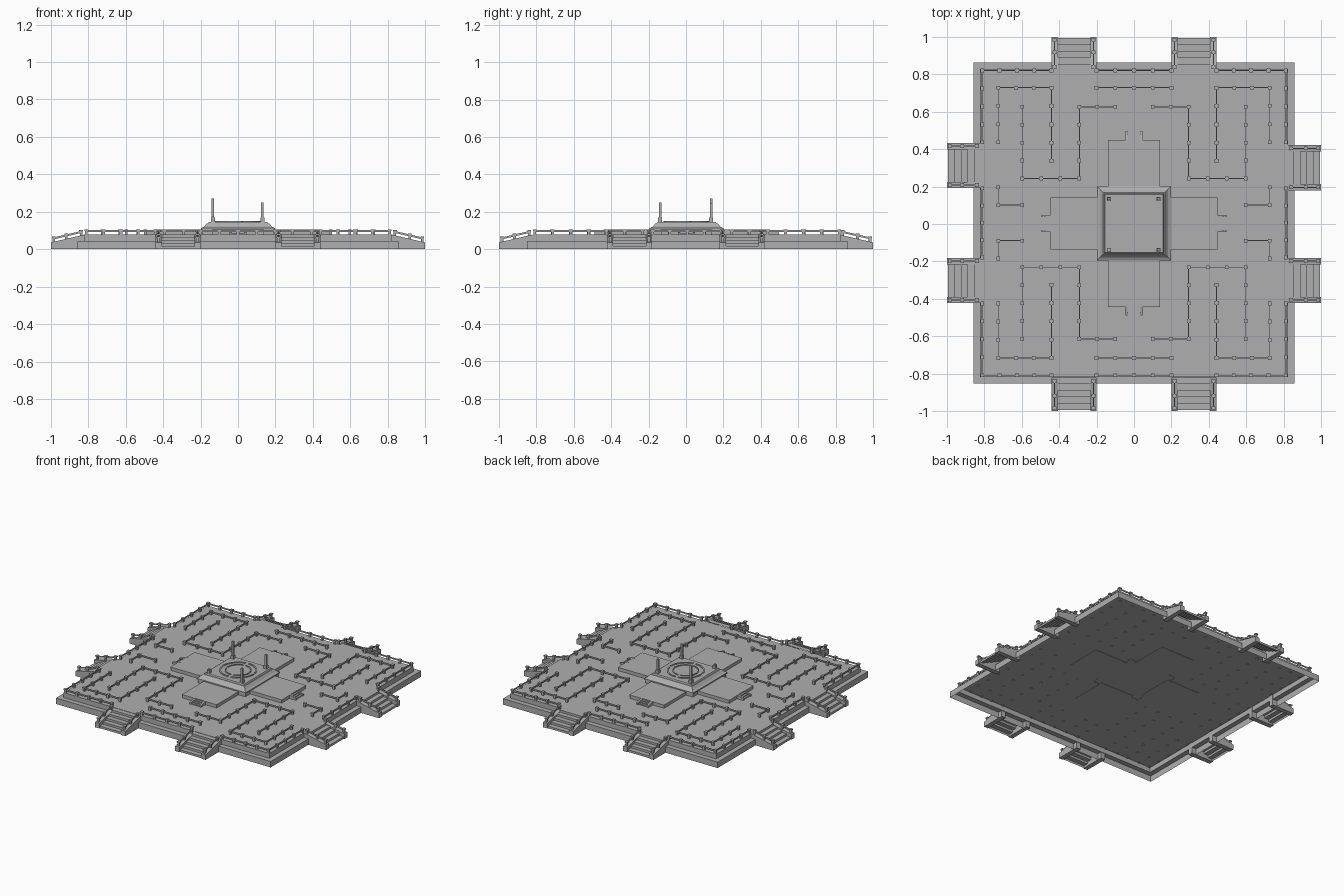
import bpy, bmesh, math
from mathutils import Matrix, Vector

if "Cube" in bpy.data.objects:
    bpy.data.objects.remove(bpy.data.objects["Cube"])

CY = 0.006          # the terrace sits slightly behind the origin
SHIFT = Matrix.Translation((0, .003, 0))

# Dark grey stone for every part
stone = bpy.data.materials.new("grey_stone")
stone.diffuse_color = (.43, .43, .43, 1)
stone.use_nodes = True
stone.node_tree.nodes["Principled BSDF"].inputs["Base Color"].default_value = stone.diffuse_color


def finish(name, bm, recalc=True):
    if recalc:
        bmesh.ops.recalc_face_normals(bm, faces=bm.faces)
    me = bpy.data.meshes.new(name)
    bm.to_mesh(me)
    bm.free()
    me.materials.append(stone)
    ob = bpy.data.objects.new(name, me)
    bpy.context.collection.objects.link(ob)
    return ob


def box(bm, x0, x1, y0, y1, z0, z1, mat=Matrix()):
    m = mat @ Matrix.Translation(((x0 + x1) / 2, (y0 + y1) / 2, (z0 + z1) / 2))
    m = m @ Matrix.Diagonal((x1 - x0, y1 - y0, z1 - z0, 1))
    bmesh.ops.create_cube(bm, size=1, matrix=m)


def square_stack(bm, profile, cy):
    """Square rings (half width, height) joined by walls, closed on top."""
    prev = None
    for h, z in profile:
        ring = [bm.verts.new((sx * h, sy * h + cy, z))
                for sx, sy in ((-1, -1), (1, -1), (1, 1), (-1, 1))]
        if prev:
            for i in range(4):
                j = (i + 1) % 4
                bm.faces.new((prev[i], prev[j], ring[j], ring[i]))
        prev = ring
    bm.faces.new(prev)


def bar(bm, a, b, w, h):
    """Rail of rectangular section between two points."""
    a, b = Vector(a), Vector(b)
    d = b - a
    yaw = math.atan2(d.y, d.x)
    pitch = -math.atan2(d.z, math.hypot(d.x, d.y))
    m = (Matrix.Translation((a + b) / 2) @ Matrix.Rotation(yaw, 4, 'Z')
         @ Matrix.Rotation(pitch, 4, 'Y'))
    box(bm, -d.length / 2, d.length / 2, -w / 2, w / 2, -h / 2, h / 2, m)


def post(bm, x, y, z):
    m = Matrix.Translation((x, y, z))
    box(bm, -.007, .007, -.007, .007, -.004, .020, m)
    box(bm, -.010, .010, -.010, .010, .020, .028, m)


# Stepped hollow terrace, open underneath
bm = bmesh.new()
square_stack(bm, [(.857, 0), (.857, .043), (.822, .043), (.822, .078)], CY)
finish("terrace", bm)

# Railings: one quadrant of paths, mirrored to four
paths = [
    [(0, .814), (.2, .814)],
    [(.44, .814), (.811, .814), (.811, .43)],
    [(.811, .185), (.811, 0)],
    [(0, .722), (.2, .722)],
    [(.44, .33), (.44, .722), (.725, .722), (.725, .43)],
    [(.725, .19), (.725, .095), (.597, .095)],
    [(.597, .62), (.597, .237), (.292, .237), (.292, .62), (.1, .62)],
]
posts = set()
rails = bmesh.new()
for sx in (-1, 1):
    for sy in (-1, 1):
        for path in paths:
            pts = [Vector((x * sx, y * sy + CY, 0)) for x, y in path]
            for a, b in zip(pts, pts[1:]):
                n = max(1, round((b - a).length / .096))
                for i in range(n + 1):
                    p = a.lerp(b, i / n)
                    posts.add((round(p.x, 3) + 0.0, round(p.y, 3) + 0.0))
                bar(rails, (a.x, a.y, .097), (b.x, b.y, .097), .005, .010)
finish("terrace_rails", rails)
bm = bmesh.new()
for x, y in sorted(posts):
    post(bm, x, y, .078)
finish("terrace_posts", bm)


def stairs(name, mat, c, half, r0, r1, zb, zt, steps, wall, wall_end, railed):
    """Flight running out along local -y with sloped side walls."""
    bm = bmesh.new()
    # treads and risers as an open sheet
    prof = [(r0, zt)]
    for i in range(steps):
        r = r0 + (r1 - .006 - r0) * (i + 1) / steps
        prof += [(r, zt - (zt - zb) * i / steps),
                 (r, zt - (zt - zb) * (i + 1) / steps)]
    prev = None
    for r, z in prof:
        cur = [bm.verts.new(mat @ Vector((c + s * (half - wall), -r, z)))
               for s in (-1, 1)]
        if prev:
            bm.faces.new((prev[0], cur[0], cur[1], prev[1]))
        prev = cur
    finish(name + "_steps", bm, False)
    # sloped side walls
    bm = bmesh.new()
    for s in (-1, 1):
        sides = []
        for u in (c + s * half, c + s * (half - wall)):
            sides.append([bm.verts.new(mat @ Vector((u, -r, z))) for r, z in
                          ((r1, zb), (r1, wall_end), (r0, zt), (r0, zb))])
        bm.faces.new(sides[0])
        bm.faces.new(sides[1])
        for i in range(4):
            j = (i + 1) % 4
            bm.faces.new((sides[0][i], sides[0][j], sides[1][j], sides[1][i]))
    finish(name + "_side_walls", bm)
    # handrails following the slope
    if railed:
        bm = bmesh.new()
        for s in (-1, 1):
            u = c + s * (half - wall / 2)
            pts = []
            for r in (.984, .917, .838):
                z = wall_end + (zt - wall_end) * (r1 - r) / (r1 - r0)
                p = mat @ Vector((u, -r, z))
                post(bm, *p)
                pts.append(p + Vector((0, 0, .018)))
            for a, b in zip(pts, pts[1:]):
                bar(bm, a, b, .005, .010)
        finish(name + "_handrails", bm)


# Eight outer staircases and four small inner ones
sides = [("front", 0, (-.32, .32)), ("right", 90, (-.302, .300)),
         ("back", 180, (-.32, .32)), ("left", -90, (-.312, .302))]
wings = bmesh.new()
for side, ang, centres in sides:
    rot = Matrix.Rotation(math.radians(ang), 4, 'Z')
    for k, c in enumerate(centres):
        stairs(f"{side}_stair_{k + 1}", rot, c, .121, .82, 1.0,
               0, .078, 5, .034, .036, True)
    inner = SHIFT @ rot
    stairs(f"{side}_inner_stair", inner, 0, .046, .432, .493,
           .078, .106, 4, .012, .090, False)
    # low wing of the central dais
    box(wings, -.135, .135, -.441, -.17, .076, .098, inner)
    box(wings, -.139, .139, -.445, -.17, .098, .104, inner)
finish("dais_wings", wings)

# Central tapered dais
bm = bmesh.new()
square_stack(bm, [(.190, .076), (.190, .104), (.197, .104), (.197, .112),
                  (.182, .120), (.166, .138), (.160, .138), (.155, .146)], .003)
finish("central_dais", bm)


def ring(name, ri, ro, gap_every):
    """Low broken circular kerb on the dais."""
    bm = bmesh.new()
    n = 32
    for i in range(n):
        if i % gap_every == 0:
            continue
        a0, a1 = 2 * math.pi * i / n, 2 * math.pi * (i + 1) / n
        v = [bm.verts.new((r * math.cos(a), r * math.sin(a) + .003, z))
             for z in (.145, .151) for r, a in
             ((ri, a0), (ro, a0), (ro, a1), (ri, a1))]
        for f in ((4, 5, 6, 7), (0, 1, 5, 4), (1, 2, 6, 5), (2, 3, 7, 6), (3, 0, 4, 7)):
            bm.faces.new([v[q] for q in f])
    bmesh.ops.remove_doubles(bm, verts=bm.verts, dist=.0005)
    finish(name, bm)


ring("dais_outer_ring", .114, .124, 8)
ring("dais_inner_ring", .080, .088, 8)

# Corner columns, some broken short
bm = bmesh.new()
for x, y, top in ((-.134, .134, .27), (.130, .134, .245),
                  (.130, -.138, .25), (-.134, -.138, .175)):
    m = Matrix.Translation((x, y, 0))
    box(bm, -.011, .011, -.011, .011, .144, .168, m)
    box(bm, -.007, .007, -.007, .007, .168, top, m)
finish("corner_columns", bm)
